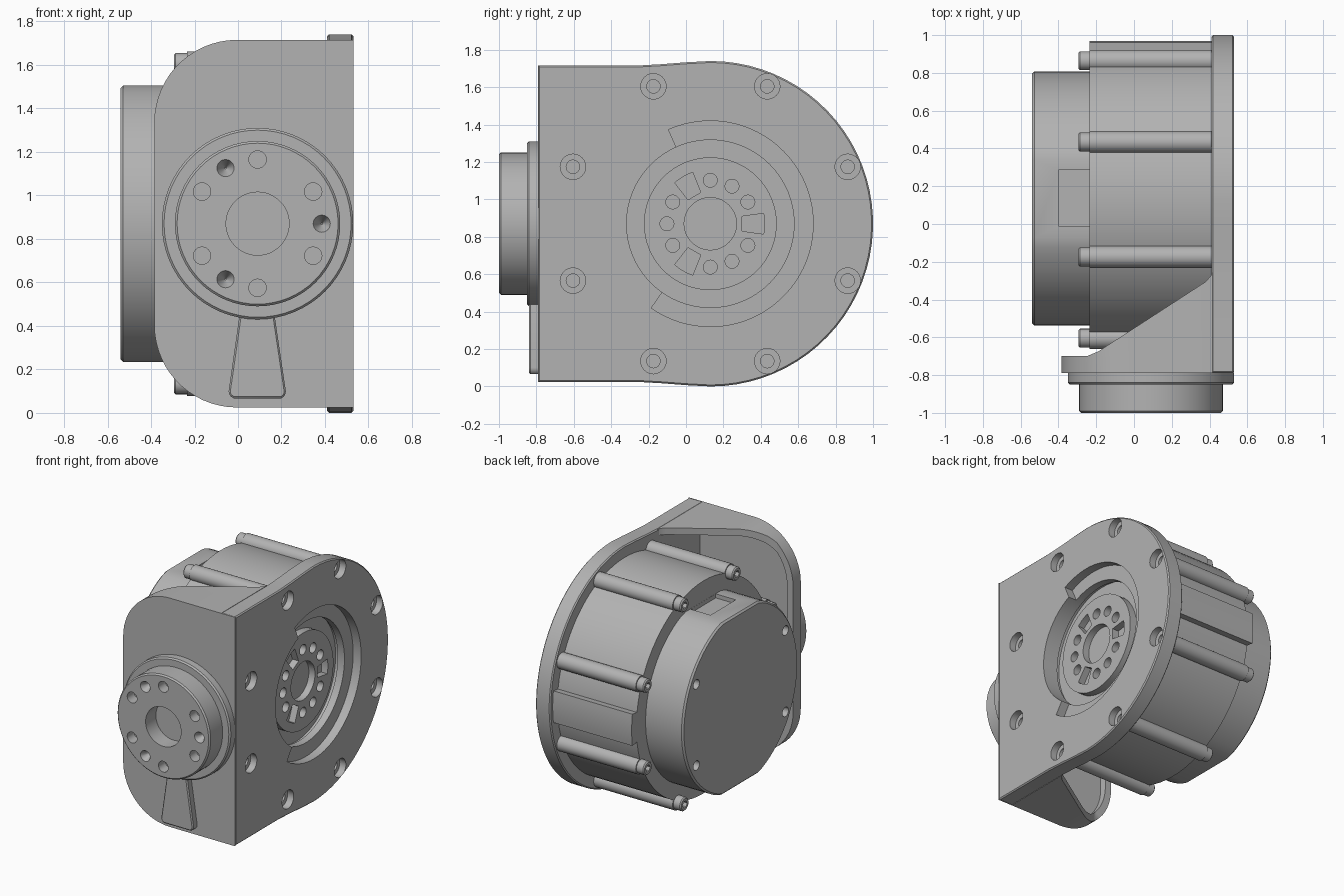
import bpy
import bmesh
from math import cos, sin, pi, radians
from mathutils import Vector

cube = bpy.data.objects.get("Cube")
if cube:
    bpy.data.objects.remove(cube, do_unlink=True)

grey = bpy.data.materials.new("machined_grey")
grey.use_nodes = True
colour = (0.45, 0.45, 0.45, 1)
grey.diffuse_color = colour
grey.node_tree.nodes["Principled BSDF"].inputs["Base Color"].default_value = colour

MY, MZ = 0.13, 0.87      # motor axis, along x
FX = 0.09                # output flange axis, along y


def arc(cu, cv, r, start=0, end=360, n=64):
    closed = end - start == 360
    steps = n if closed else n - 1
    angles = [radians(start + (end - start) * i / steps) for i in range(n)]
    return [(cu + r * cos(a), cv + r * sin(a)) for a in angles]


def prism(name, pts, axis, lo, hi, bevel=0.0, taper=1.0):
    """Extrude a 2D outline along an axis; taper scales the far end."""
    place = {"x": lambda u, v, w: (w, u, v),
             "y": lambda u, v, w: (u, w, v),
             "z": lambda u, v, w: (u, v, w)}[axis]
    mu = sum(p[0] for p in pts) / len(pts)
    mv = sum(p[1] for p in pts) / len(pts)
    far = [(mu + (u - mu) * taper, mv + (v - mv) * taper) for u, v in pts]
    bm = bmesh.new()
    a = [bm.verts.new(place(u, v, lo)) for u, v in pts]
    b = [bm.verts.new(place(u, v, hi)) for u, v in far]
    bm.faces.new(a)
    bm.faces.new(b)
    for i in range(len(pts)):
        j = (i + 1) % len(pts)
        bm.faces.new((a[i], a[j], b[j], b[i]))
    bmesh.ops.recalc_face_normals(bm, faces=bm.faces)
    mesh = bpy.data.meshes.new(name)
    bm.to_mesh(mesh)
    bm.free()
    mesh.materials.append(grey)
    ob = bpy.data.objects.new(name, mesh)
    bpy.context.collection.objects.link(ob)
    if bevel:
        mod = ob.modifiers.new("edge", "BEVEL")
        mod.width, mod.segments = bevel, 1
        mod.limit_method, mod.angle_limit = "ANGLE", radians(40)
        apply(ob, mod)
    return ob


def apply(ob, mod):
    with bpy.context.temp_override(object=ob, active_object=ob):
        bpy.ops.object.modifier_apply(modifier=mod.name)


def boolean(ob, cutters, operation="DIFFERENCE"):
    for cutter in cutters:
        mod = ob.modifiers.new("cut", "BOOLEAN")
        mod.operation, mod.object, mod.solver = operation, cutter, "EXACT"
        apply(ob, mod)
        bpy.data.objects.remove(cutter, do_unlink=True)


def polar(cu, cv, r, deg):
    return cu + r * cos(radians(deg)), cv + r * sin(radians(deg))


def hole(u, v, r, axis, lo, hi, n=24, taper=1.0):
    return prism("cutter", arc(u, v, r, n=n), axis, lo, hi, taper=taper)


bolts = [polar(MY, MZ, 0.795, 22.5 + 45 * k) for k in range(8)]

# Mounting plate: half disc blended into a straight front
upper = [(0.0, 1.733), (-0.13, 1.723), (-0.27, 1.715), (-0.79, 1.715)]
lower = [(y, 2 * MZ - z) for y, z in reversed(upper)]
plate_outline = arc(MY, MZ, 0.87, -90, 90, 40) + upper + lower
plate = prism("mounting_plate", plate_outline, "x", 0.41, 0.53, bevel=0.008)
slot = arc(MY, MZ, 0.55, -125, 114, 56) + arc(MY, MZ, 0.4, -125, 114, 40)[::-1]
cuts = [hole(MY, MZ, 0.448, "x", 0.3, 0.6, 64), prism("cutter", slot, "x", 0.465, 0.6)]
for y, z in bolts:
    cuts.append(hole(y, z, 0.068, "x", 0.48, 0.6))
    cuts.append(hole(y, z, 0.036, "x", 0.43, 0.55))
boolean(plate, cuts)


# Front bracket: rounded wall with lip and sloping side gussets
def rounded(x0, z0, z1, x1, r):
    return ([(x1, z0), (x1, z1)] + arc(x0 + r, z1 - r, r, 90, 180, 16)
            + arc(x0 + r, z0 + r, r, 180, 270, 16))


bracket = prism("front_bracket", rounded(-0.385, 0.025, 1.715, 0.53, 0.38),
                "y", -0.79, -0.2)
side_profile = [(-0.4, -0.8), (0.6, -0.8), (0.6, -0.23), (0.425, -0.23),
                (0.41, -0.27), (0.38, -0.305), (-0.19, -0.675), (-0.25, -0.7),
                (-0.4, -0.7)]
boolean(bracket, [prism("cutter", side_profile, "z", -0.1, 1.9)], "INTERSECT")
cavity = prism("cutter", rounded(-0.335, 0.075, 1.665, 0.42, 0.33), "y", -0.75, 0)
trim = prism("cutter", [(-0.785, -0.1), (0, -0.1), (0, 1.9), (-0.785, 1.9)],
             "x", 0.415, 0.6)
boolean(bracket, [cavity, trim])

# Output collar with its flared tail
prism("output_collar", arc(FX, MZ, 0.44), "y", -0.85, -0.78, bevel=0.01)
tail = [(0.01, 0.47), (-0.043, 0.1), (-0.04, 0.08), (-0.02, 0.067),
        (0.2, 0.067), (0.217, 0.08), (0.22, 0.1), (0.165, 0.47)]
prism("collar_tail", tail, "y", -0.84, -0.78, bevel=0.008)

# Output flange with bore and bolt circle
flange = prism("output_flange", arc(FX, MZ, 0.38), "y", -1.0, -0.84, bevel=0.01)
cuts = [hole(FX, MZ, 0.145, "y", -1.1, -0.88, 48)]
for deg in range(0, 360, 30):
    u, v = polar(FX, MZ, 0.295, deg)
    if deg % 120 == 0:
        cuts.append(hole(u, v, 0.04, "y", -1.001, -0.93, taper=0.1))
    elif deg % 120 != 60:
        cuts.append(hole(u, v, 0.04, "y", -1.1, -0.92))
boolean(flange, cuts)

# Motor housing with screw bosses and a side pad
housing = prism("motor_housing", arc(MY, MZ, 0.785, n=80), "x", -0.235, 0.42)
boolean(housing, [hole(MY, MZ, 0.46, "x", 0.385, 0.6, 64)])
pad = arc(MY, MZ, 0.84, -8, 8, 8) + arc(MY, MZ, 0.7, -8, 8, 8)[::-1]
prism("housing_pad", pad, "x", -0.235, 0.42)
for y, z in bolts:
    prism("screw_boss", arc(y, z, 0.058, n=24), "x", -0.235, 0.42)
    head = prism("screw_head", arc(y, z, 0.05, n=24), "x", -0.295, -0.22, bevel=0.008)
    boolean(head, [hole(y, z, 0.026, "x", -0.4, -0.26, 6)])

# Rear cover with flats top and bottom, shallow notch and screw holes
flat = 0.635
cover_outline = [(y, min(max(z, MZ - flat), MZ + flat))
                 for y, z in arc(MY + 0.005, MZ, 0.672, 0, 360, 80)
                 if abs(z - MZ) < 0.645]
cover = prism("rear_cover", cover_outline, "x", -0.54, -0.22, bevel=0.012)
notch = [(-0.01, 1.475), (0.285, 1.475), (0.285, 1.6), (-0.01, 1.6)]
cuts = [prism("cutter", notch, "x", -0.4, -0.236)]
for deg in (30, 150, 210, 330):
    u, v = polar(MY, MZ, 0.6, deg)
    cuts.append(hole(u, v, 0.035, "x", -0.6, -0.48))
boolean(cover, cuts)

# Recessed rotor disc with bore, bolt circle and three wedge slots
disc = prism("rotor_disc", arc(MY, MZ, 0.355), "x", 0.375, 0.44)
cuts = [hole(MY, MZ, 0.14, "x", 0.39, 0.6, 48)]
for deg in range(0, 360, 30):
    if deg % 120 == 0:
        wedge = (arc(MY, MZ, 0.29, deg - 11, deg + 11, 6)
                 + [polar(MY, MZ, 0.175, deg + 13), polar(MY, MZ, 0.175, deg - 13)])
        cuts.append(prism("cutter", wedge, "x", 0.39, 0.6))
    else:
        u, v = polar(MY, MZ, 0.232, deg)
        cuts.append(hole(u, v, 0.037, "x", 0.39, 0.6))
boolean(disc, cuts)

# Smooth the curved walls, keep edges crisp
for ob in bpy.context.scene.objects:
    ob.select_set(ob.type == "MESH")
bpy.context.view_layer.objects.active = plate
bpy.ops.object.shade_smooth_by_angle(angle=radians(30))
